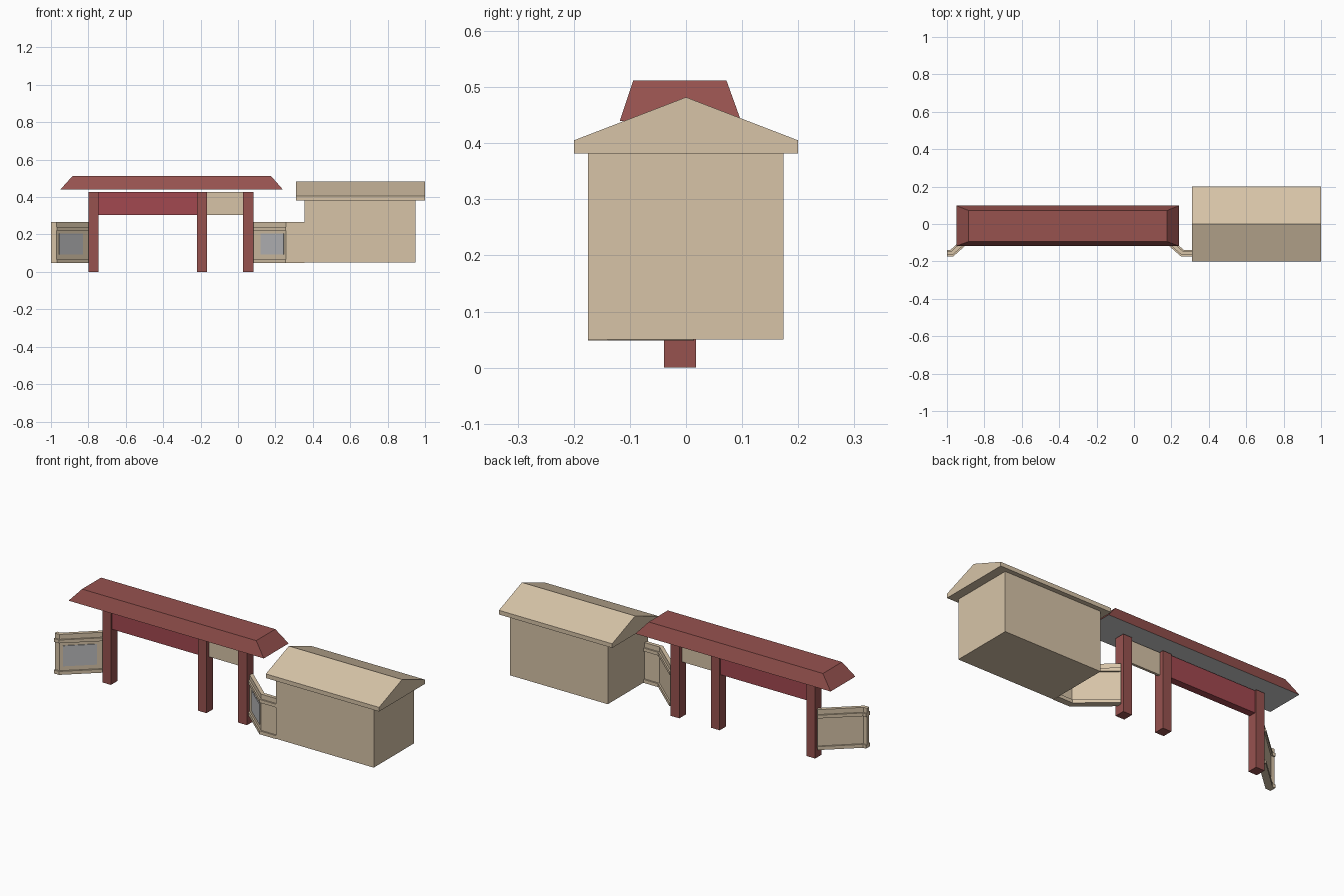
import bpy
from mathutils import Vector

if "Cube" in bpy.data.objects:
    bpy.data.objects.remove(bpy.data.objects["Cube"])


def mat(name, r, g, b):
    m = bpy.data.materials.new(name)
    m.diffuse_color = (r, g, b, 1)
    m.use_nodes = True
    m.node_tree.nodes["Principled BSDF"].inputs["Base Color"].default_value = m.diffuse_color
    return m


BEIGE = mat("beige plaster", 0.68, 0.55, 0.39)
RED = mat("dark red wood", 0.31, 0.085, 0.078)
CRIMSON = mat("crimson board", 0.36, 0.065, 0.08)
GREY = mat("pale grey", 0.60, 0.60, 0.60)
PLATE = mat("sign grey", 0.50, 0.50, 0.51)


def mesh(name, verts, faces, *mats):
    me = bpy.data.meshes.new(name)
    me.from_pydata(verts, [], faces)
    for m in mats:
        me.materials.append(m)
    ob = bpy.data.objects.new(name, me)
    bpy.context.collection.objects.link(ob)
    return ob


def loft(name, rings, *mats):
    """Closed solid from equal-length point rings (ordered along the sweep)."""
    n, k = len(rings[0]), len(rings)
    faces = [tuple(reversed(range(n))), tuple(range((k - 1) * n, k * n))]
    for r in range(k - 1):
        for i in range(n):
            j = (i + 1) % n
            faces.append((r * n + i, r * n + j, r * n + n + j, r * n + n + i))
    return mesh(name, [p for ring in rings for p in ring], faces, *mats)


def rect(x0, x1, y0, y1, z):
    return [(x0, y0, z), (x1, y0, z), (x1, y1, z), (x0, y1, z)]


def box(name, x0, x1, y0, y1, z0, z1, m):
    return loft(name, [rect(x0, x1, y0, y1, z0), rect(x0, x1, y0, y1, z1)], m)


def ribbon(name, path, near, far, z0, z1, m):
    """Mitred wall along a left-to-right plan path, between two front offsets."""
    pts = [Vector(p) for p in path]
    dirs = [(b - a).normalized() for a, b in zip(pts, pts[1:])]
    norms = [Vector((d.y, -d.x)) for d in dirs]
    rings = []
    for i, p in enumerate(pts):
        a, b = norms[max(i - 1, 0)], norms[min(i, len(norms) - 1)]
        n = (a + b).normalized()
        n /= n.dot(b)
        f, k = p + n * far, p + n * near
        rings.append([(f.x, f.y, z0), (k.x, k.y, z0), (k.x, k.y, z1), (f.x, f.y, z1)])
    return loft(name, rings, m)


# Gate posts
for label, x0, x1 in (("left", -0.80, -0.747), ("middle", -0.218, -0.165), ("right", 0.028, 0.082)):
    box(label + "_gate_post", x0, x1, -0.039, 0.018, 0, 0.428, RED)

# Boards between the posts
box("main_lintel", -0.747, -0.218, -0.03, 0.01, 0.303, 0.426, CRIMSON)
box("side_lintel", -0.165, 0.028, -0.018, -0.004, 0.303, 0.426, BEIGE)

# Gate roof with a grey underside
roof = loft("gate_roof", [rect(-0.95, 0.24, -0.118, 0.098, 0.44),
                          rect(-0.885, 0.177, -0.094, 0.072, 0.512)], RED, GREY)
for f in roof.data.polygons:
    f.material_index = 1 if f.normal.z < -0.9 else 0

# Guard house body and gabled roof
box("house_body", 0.355, 0.95, -0.175, 0.174, 0.05, 0.382, BEIGE)
gable = [(-0.2, 0.382), (0.2, 0.382), (0.2, 0.405), (0, 0.482), (-0.2, 0.405)]
loft("house_roof", [[(x, y, z) for y, z in gable] for x in (0.31, 1.0)], BEIGE)

# Angled wing walls with rails and sign plates
left = [(-1.0, -0.157), (-0.975, -0.157), (-0.80, 0.0)]
right = [(0.08, 0.0), (0.26, -0.157), (0.355, -0.157)]
for label, path, seg, t0, t1 in (("left", left, 1, 0.06, 0.78), ("right", right, 0, 0.27, 0.96)):
    ribbon(label + "_wing_wall", path, -0.01, 0.01, 0.05, 0.267, BEIGE)
    ribbon(label + "_top_rail", path, -0.018, 0.018, 0.222, 0.24, BEIGE)
    ribbon(label + "_bottom_rail", path, -0.018, 0.018, 0.048, 0.067, BEIGE)
    a, b = Vector(path[seg]), Vector(path[seg + 1])
    ribbon(label + "_sign_plate", [a.lerp(b, t0), a.lerp(b, t1)], 0.009, 0.014, 0.092, 0.205, PLATE)
